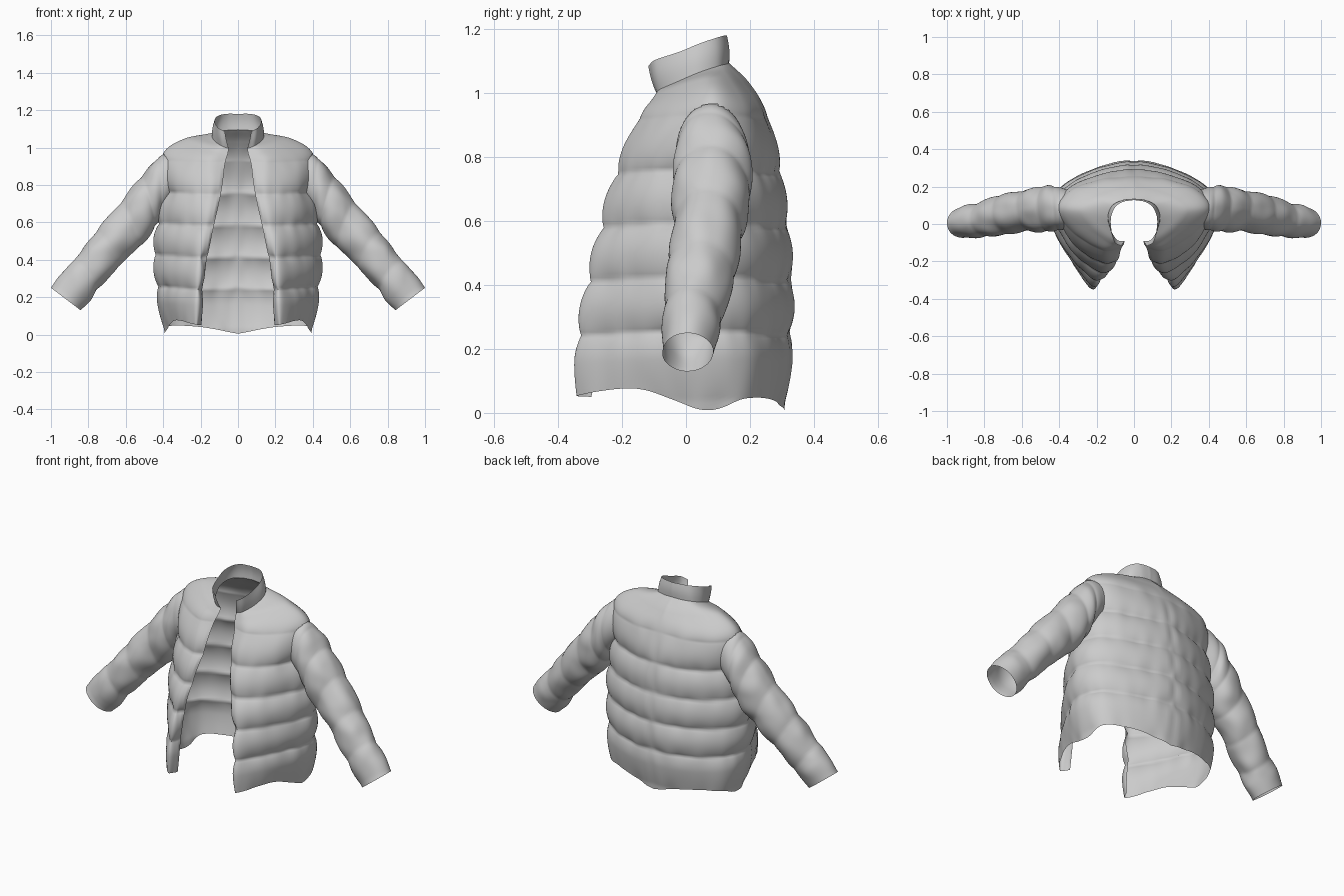
import bpy, bmesh, math
from mathutils import Vector, noise

if "Cube" in bpy.data.objects:
    bpy.data.objects.remove(bpy.data.objects["Cube"])


def spline(pts, n):
    """Sample n+1 points on a Catmull-Rom curve through pts."""
    p = [Vector(q) for q in pts]
    p = [2 * p[0] - p[1]] + p + [2 * p[-1] - p[-2]]
    out = []
    for k in range(n + 1):
        s = k / n * (len(p) - 3)
        i = min(int(s), len(p) - 4)
        t = s - i
        a, b, c, d = p[i:i + 4]
        out.append(0.5 * (2 * b + (c - a) * t + (2 * a - 5 * b + 4 * c - d) * t * t
                          + (3 * b - a - 3 * c + d) * t ** 3))
    return out


def loft(rows, nrow):
    """Spline equally long rows into a finer grid."""
    cols = [spline(c, nrow) for c in zip(*rows)]
    return [list(r) for r in zip(*cols)]


def sheet(name, grid, puff, cut=None):
    """Quad sheet from a point grid, puffed along its normals, mirrored in x."""
    bm = bmesh.new()
    uv = {}
    vs = []
    for i, row in enumerate(grid):
        vs.append([bm.verts.new(q) for q in row])
        for j, v in enumerate(vs[-1]):
            uv[v] = (i / (len(grid) - 1), j / (len(row) - 1))
    for i in range(len(vs) - 1):
        for j in range(len(vs[0]) - 1):
            bm.faces.new((vs[i][j], vs[i][j + 1], vs[i + 1][j + 1], vs[i + 1][j]))
    bmesh.ops.remove_doubles(bm, verts=bm.verts, dist=0.0003)
    bm.normal_update()
    moves = []
    for v in bm.verts:
        n = v.normal.copy()
        if v.co.x < .001:
            n.x = 0         # keep the centre back on the mirror plane
        moves.append((v, n * puff(v.co, *uv[v])))
    for v, m in moves:
        v.co += m
    if cut:
        gone = [f for f in bm.faces if cut(f.calc_center_median())]
        bmesh.ops.delete(bm, geom=gone, context='FACES')
    for f in bm.faces:
        f.smooth = True
    me = bpy.data.meshes.new(name)
    bm.to_mesh(me)
    bm.free()
    ob = bpy.data.objects.new(name, me)
    bpy.context.collection.objects.link(ob)
    ob.modifiers.new("Mirror", 'MIRROR')
    return ob


def level(z, pts):
    return [(x, y, z) for x, y in pts]


# Half body cross-sections, front edge -> side -> centre back
hem = [(.19, -.3, .05), (.235, -.34, .055), (.34, -.15, .075), (.395, .06, .008),
       (.375, .19, .045), (.2, .275, .04), (0, .322, .003)]
low = level(.25, [(.18, -.28), (.225, -.332), (.36, -.15), (.435, .04),
                  (.39, .19), (.2, .295), (0, .342)])
mid = level(.5, [(.145, -.278), (.215, -.283), (.36, -.14), (.447, .05),
                 (.385, .19), (.2, .29), (0, .336)])
chest = level(.76, [(.09, -.21), (.17, -.213), (.32, -.12), (.41, .06),
                    (.35, .19), (.18, .27), (0, .304)])
yoke = [(.07, -.14, .91), (.17, -.145, .92), (.325, -.05, .93), (.405, .08, .958),
        (.335, .185, .94), (.18, .24, .93), (0, .258, .93)]
shoulder = [(.055, -.11, .965), (.13, -.1, .985), (.23, -.02, 1.02), (.29, .07, 1.045),
            (.23, .135, 1.045), (.12, .18, 1.03), (0, .2, 1.03)]
neck = [(.05, -.09, .995), (.09, -.085, 1.01), (.125, -.03, 1.035), (.14, .04, 1.065),
        (.115, .1, 1.085), (.06, .128, 1.092), (0, .135, 1.095)]
collar_top = [(.07, -.118, 1.085), (.105, -.095, 1.105), (.122, -.02, 1.13),
              (.122, .04, 1.155), (.1, .09, 1.172), (.06, .118, 1.18), (0, .128, 1.18)]


def quilt(phase, sharp=.75):
    return abs(math.sin(math.pi * phase)) ** sharp


def body_puff(co, u, v):
    fade = min(1, max(0, (1.0 - co.z) / .25))
    edge = min(1, .4 + co.x / .06) if co.y > .1 else min(1, .4 + v / .05)
    z = co.z + .008 * math.sin(9 * co.x)
    # bottom baffle tapers into the hem instead of ending in a seam
    q = quilt((z - .08) / .17) if z > .165 else 1 - .6 * min(1, (.165 - z) / .13) ** 2
    wrinkle = noise.noise(Vector((co.x * 14, co.y * 14, co.z * 5))) * .009 * (1.4 - q)
    return fade * (.02 * (q * edge - .7) + wrinkle)


def in_armhole(c):
    return c.x > .28 and ((c.y - .08) / .1) ** 2 + ((c.z - .835) / .13) ** 2 < 1


# Quilted body, open at the front and at the armholes
body = [spline(r, 72) for r in (hem, low, mid, chest, yoke, shoulder, neck)]
sheet("body", loft(body, 130), body_puff, in_armhole)

# Standing collar
collar = [spline(r, 60) for r in (neck, collar_top)]
sheet("collar", loft(collar, 14), lambda co, u, v: .004 * math.sin(math.pi * u))

# Sleeves: (top x, top z, bottom x, bottom z, centre y, half depth)
rings = [(.36, .975, .4, .69, .08, .1), (.43, .942, .405, .64, .08, .12),
         (.52, .84, .44, .575, .08, .122), (.63, .705, .53, .472, .07, .113),
         (.76, .545, .64, .36, .05, .104), (.88, .397, .75, .235, .025, .094),
         (1.0, .25, .842, .13, .005, .08)]
sleeve = []
for k, (tx, tz, bx, bz, yc, d) in enumerate(rings):
    top, bot = Vector((tx, yc, tz)), Vector((bx, yc, bz))
    row = []
    for j in range(57):
        a = 2 * math.pi * (j % 56) / 56
        p = (top + bot) / 2 + (top - bot) / 2 * math.cos(a) + Vector((0, -d * math.sin(a), 0))
        if k == 0:
            p.x -= .04 * abs(math.sin(a))   # armhole curves in at front and back
        row.append(p)
    sleeve.append(row)


def sleeve_puff(co, u, v):
    q = quilt(u * 6 + .12 * math.sin(2 * math.pi * v), .9)
    wrinkle = noise.noise(Vector((co.x * 9, co.y * 12, co.z * 9))) * .011
    return min(1, u * 4, .3 + (1 - u) * 8) * (.008 * (q - .55) + wrinkle)


sheet("sleeves", loft(sleeve, 90), sleeve_puff)
